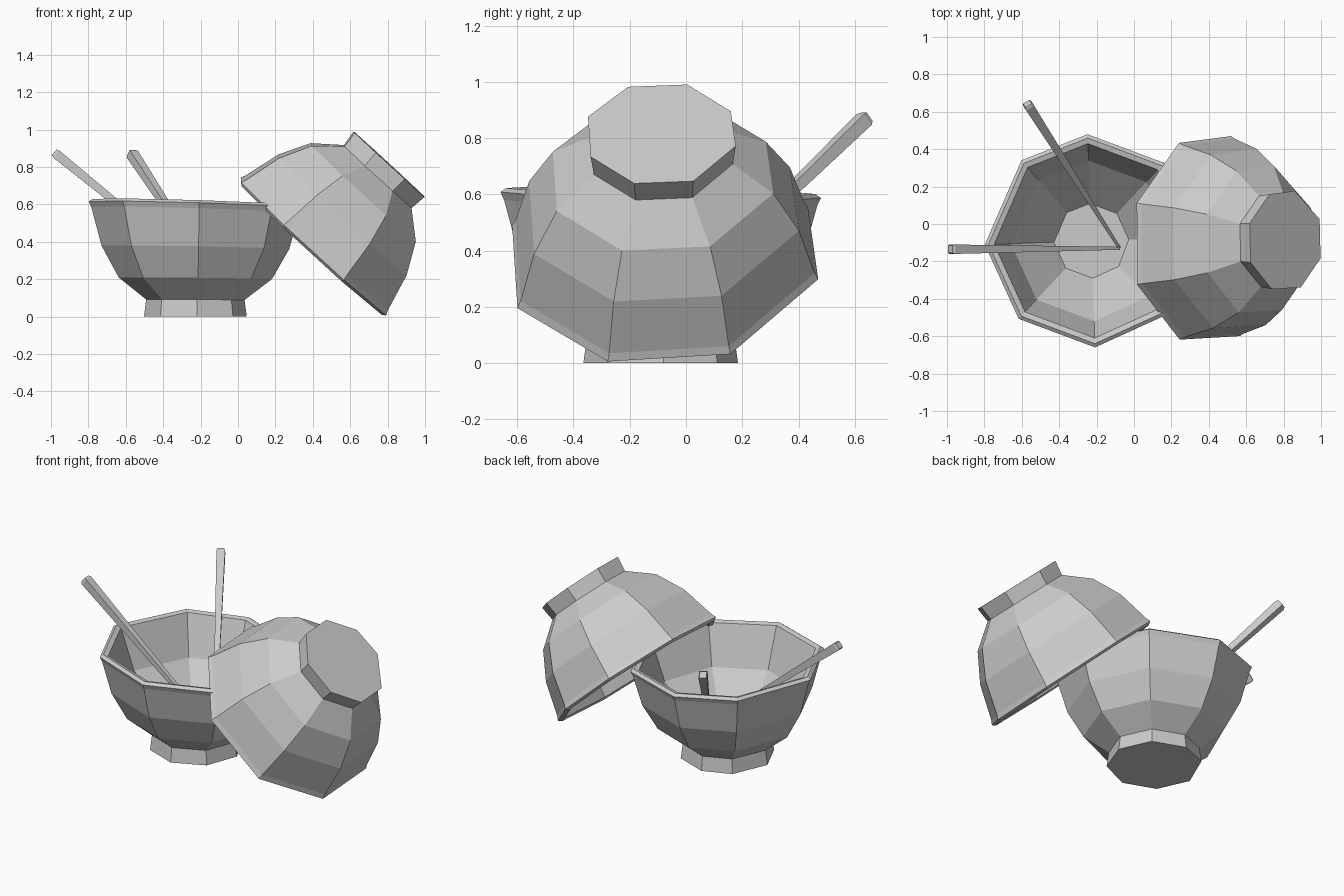
import bpy, bmesh
from math import cos, sin, pi, radians
from mathutils import Matrix, Vector

if "Cube" in bpy.data.objects:
    bpy.data.objects.remove(bpy.data.objects["Cube"])


def loft(name, rings, matrix):
    """Skin a list of equal-length rings, cap both ends."""
    bm = bmesh.new()
    loops = [[bm.verts.new(p) for p in ring] for ring in rings]
    n = len(loops[0])
    for a, b in zip(loops, loops[1:]):
        for i in range(n):
            j = (i + 1) % n
            bm.faces.new((a[i], a[j], b[j], b[i]))
    bm.faces.new(loops[0][::-1])
    bm.faces.new(loops[-1])
    bmesh.ops.recalc_face_normals(bm, faces=bm.faces)
    mesh = bpy.data.meshes.new(name)
    bm.to_mesh(mesh)
    bm.free()
    obj = bpy.data.objects.new(name, mesh)
    bpy.context.collection.objects.link(obj)
    obj.matrix_world = matrix
    return obj


# (radius, height): foot, outer wall, lip, inner wall, inner floor
BOWL = [(.275, 0), (.263, .09), (.41, .205), (.502, .37), (.557, .57),
        (.57, .598), (.55, .612), (.52, .604), (.43, .36), (.2, .12)]


def bowl(name, turn, bent, tilt, matrix):
    """Eight-sided bowl, one corner column off-step, rim leaning along tilt."""
    rings = []
    for r, h in BOWL:
        ring = []
        for i in range(8):
            a = radians(turn - (6 if i == bent else 0)) + i * pi / 4
            x, y = r * cos(a), r * sin(a)
            ring.append((x, y, h + (x * tilt[0] + y * tilt[1]) * h / .6))
        rings.append(ring)
    return loft(name, rings, matrix)


def chopstick(name, tip, end):
    """Tapered square stick with a softened thick end."""
    tip, end = Vector(tip), Vector(end)
    d = end - tip
    length = d.length
    rings = []
    for w, t in [(.008, 0), (.025, length - .015), (.019, length)]:
        rings.append([(sx * w, sy * w, t) for sx, sy in
                      ((1, 1), (-1, 1), (-1, -1), (1, -1))])
    z = d.normalized()
    x = Vector((0, 0, 1)).cross(z).normalized()
    rot = Matrix((x, z.cross(x), z)).transposed().to_4x4()
    return loft(name, rings, Matrix.Translation(tip) @ rot)


# Upright bowl
bowl("upright_bowl", 2, 3, (-.03, -.02), Matrix.Translation((-.228, -.09, 0)))

# Overturned bowl leaning against the first, foot facing up and right
z = Vector((-.677, .012, -.736)).normalized()
x = Vector((0, -1, 0)).cross(z).normalized()
rot = Matrix((x, z.cross(x), z)).transposed().to_4x4()
bowl("leaning_bowl", 20, 6, (0, .03), Matrix.Translation((.808, -.09, .815)) @ rot)

# Chopsticks resting in the upright bowl
chopstick("chopstick_left", (-.08, -.13, .145), (-.983, -.135, .878))
chopstick("chopstick_back", (-.08, -.125, .13), (-.57, .643, .876))
